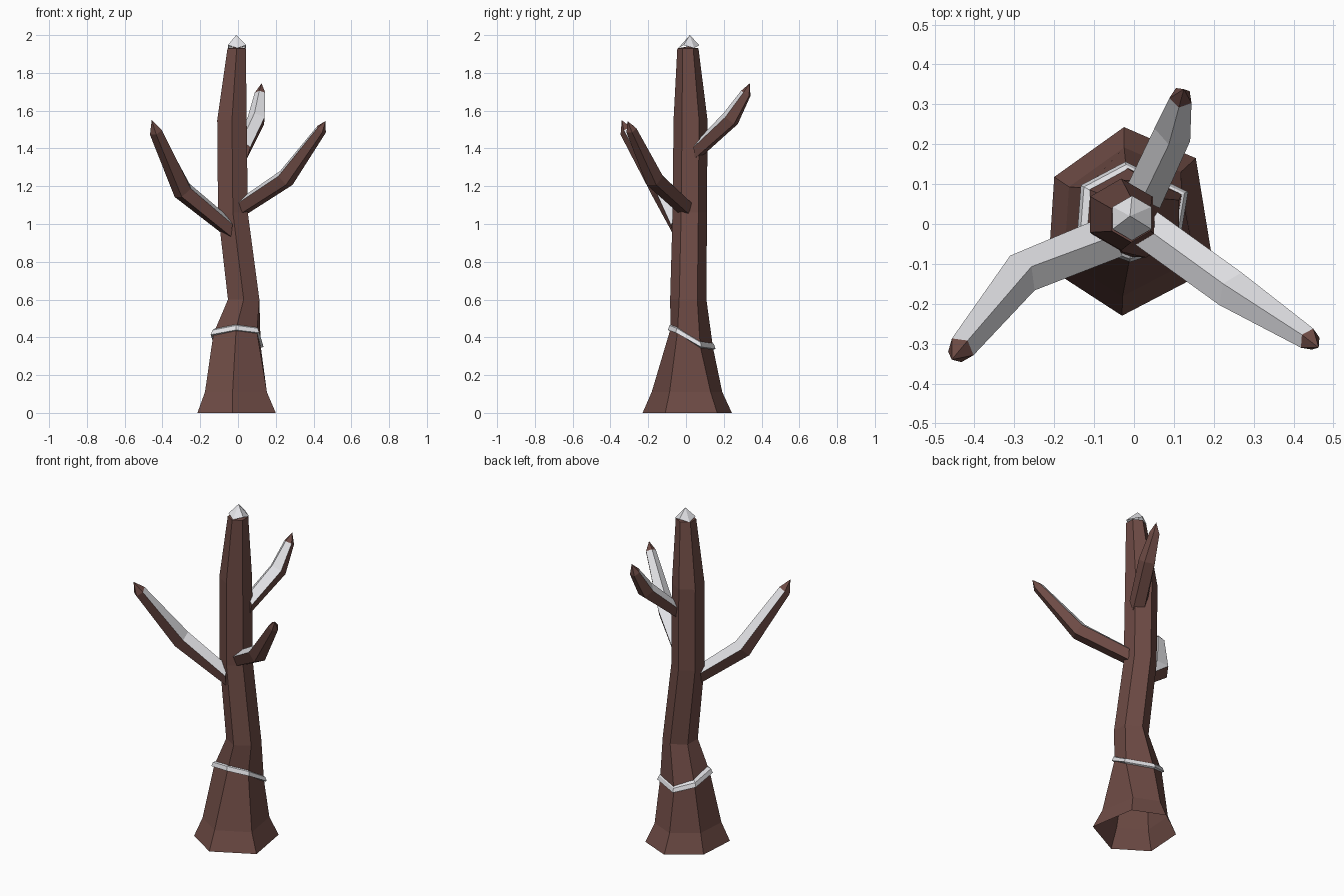
import bpy, bmesh, math
from mathutils import Vector

if "Cube" in bpy.data.objects:
    bpy.data.objects.remove(bpy.data.objects["Cube"])


def material(name, rgb):
    m = bpy.data.materials.new(name)
    m.diffuse_color = (*rgb, 1)
    m.use_nodes = True
    m.node_tree.nodes["Principled BSDF"].inputs["Base Color"].default_value = m.diffuse_color
    return m


BARK = material("bark brown", (0.155, 0.07, 0.059))
SNOW = material("snow white", (0.8, 0.8, 0.83))


def loft(name, rings, snow_rule, tip=None, closed=False, cap_start=False):
    """Skin equal rings of points; snow_rule(ring, side) picks the snow faces."""
    bm = bmesh.new()
    vs = [[bm.verts.new(p) for p in r] for r in rings]
    n = len(vs[0])
    count = len(vs) if closed else len(vs) - 1
    for i in range(count):
        a, b = vs[i], vs[(i + 1) % len(vs)]
        for k in range(n):
            j = (k + 1) % n
            f = bm.faces.new((a[k], a[j], b[j], b[k]))
            f.material_index = int(snow_rule(i, k))
    if tip:
        t = bm.verts.new(tip)
        for k in range(n):
            f = bm.faces.new((vs[-1][k], vs[-1][(k + 1) % n], t))
            f.material_index = int(snow_rule(len(vs) - 1, k))
    if cap_start:
        bm.faces.new(vs[0][::-1])
    bmesh.ops.recalc_face_normals(bm, faces=bm.faces)
    me = bpy.data.meshes.new(name)
    bm.to_mesh(me)
    bm.free()
    me.materials.append(BARK)
    me.materials.append(SNOW)
    ob = bpy.data.objects.new(name, me)
    bpy.context.collection.objects.link(ob)
    return ob


def hexagon(cx, cy, z, r):
    # starts at the front corner, counter-clockwise
    return [(cx + r * math.cos(math.radians(60 * k - 90)),
             cy + r * math.sin(math.radians(60 * k - 90)), z) for k in range(6)]


# Trunk: flared open foot, tilted collar, bent hexagonal stem
foot = [(-0.03, -0.23), (0.2, -0.11), (0.155, 0.165),
        (-0.025, 0.243), (-0.2, 0.118), (-0.215, -0.11)]
collar = [(-0.01, -0.082, 0.445), (0.10, -0.045, 0.43), (0.12, 0.075, 0.355),
          (-0.02, 0.143, 0.345), (-0.12, 0.09, 0.385), (-0.13, -0.04, 0.42)]
trunk_rings = [
    [(x, y, 0) for x, y in foot],
    [(x * 0.79 - 0.005, y * 0.79, 0.11) for x, y in foot],
    collar,
    hexagon(0.03, 0.012, 0.60, 0.096),
    hexagon(-0.027, 0.02, 1.06, 0.091),
    hexagon(-0.032, 0.024, 1.55, 0.09),
    hexagon(-0.007, 0.01, 1.93, 0.056),
]
loft("trunk", trunk_rings, lambda i, k: False, tip=(-0.007, 0.01, 1.94))

# Snow cap: jagged low cone on the trunk top
cap = [(x, y, z + (0.012 if k % 2 else -0.004))
       for k, (x, y, z) in enumerate(hexagon(-0.005, 0.015, 1.935, 0.056))]
loft("snow_cap", [cap], lambda i, k: True, tip=(-0.01, 0.02, 2.0))

# Snow band resting on the collar


def offset_collar(s, dz):
    return [(-0.01 + (x + 0.01) * s, 0.03 + (y - 0.03) * s, z + dz) for x, y, z in collar]


loft("snow_band", [offset_collar(0.97, -0.012), offset_collar(1.12, -0.006),
                   offset_collar(1.05, 0.018), offset_collar(0.9, 0.03)],
     lambda i, k: True, closed=True)


def branch(name, path, radii, tip):
    """Five-sided bent branch, ridge upward; its two upper sides carry snow."""
    p = [Vector(q) for q in path]
    d0, d1 = (p[1] - p[0]).normalized(), (p[2] - p[1]).normalized()
    flat = Vector((d0.x, d0.y, 0)).normalized()
    rings = []
    for c, d, r in zip(p, (flat, (d0 + d1).normalized(), d1), radii):
        side = d.cross(Vector((0, 0, 1))).normalized()
        up = side.cross(d)
        rings.append([c + r * (math.cos(a) * up + math.sin(a) * side)
                      for a in (math.tau * k / 5 for k in range(5))])
    loft(name, rings, lambda i, k: i < 2 and k in (0, 4), tip=tip, cap_start=True)


branch("left_branch", [(-0.05, -0.03, 0.98), (-0.29, -0.13, 1.175), (-0.435, -0.315, 1.49)],
       (0.058, 0.056, 0.036), (-0.457, -0.34, 1.55))
branch("right_branch", [(0.03, -0.01, 1.095), (0.25, -0.168, 1.24), (0.44, -0.29, 1.50)],
       (0.052, 0.052, 0.03), (0.463, -0.31, 1.545))
branch("back_branch", [(0.02, 0.06, 1.39), (0.1, 0.235, 1.555), (0.118, 0.317, 1.69)],
       (0.052, 0.05, 0.03), (0.125, 0.338, 1.745))
